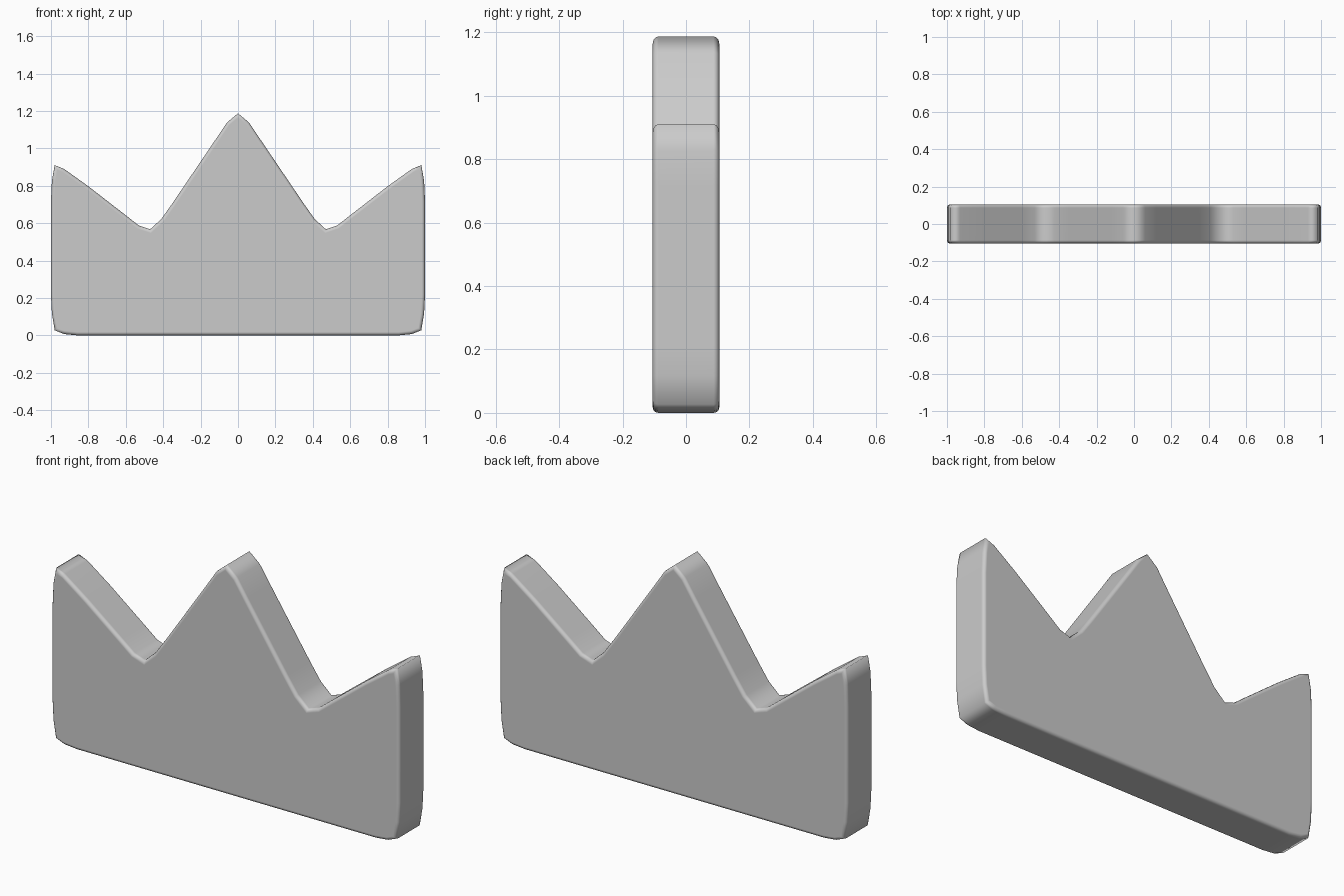
import bpy
import bmesh

if "Cube" in bpy.data.objects:
    bpy.data.objects.remove(bpy.data.objects["Cube"])

HALF_DEPTH = 0.105

# Right half of the crown outline, from bottom centre up to the middle peak
half = [(0, 0.003), (0.86, 0.003), (0.93, 0.01), (0.98, 0.03), (0.995, 0.12),
        (1.0, 0.22), (1.0, 0.72), (0.995, 0.83), (0.98, 0.913), (0.93, 0.893),
        (0.80, 0.80), (0.60, 0.645), (0.53, 0.59), (0.47, 0.57), (0.41, 0.625),
        (0.35, 0.71), (0.12, 1.05), (0.06, 1.14), (0, 1.19)]
outline = half + [(-x, z) for x, z in reversed(half[1:-1])]

# Extrude the outline into a plate
bm = bmesh.new()
face = bm.faces.new([bm.verts.new((x, -HALF_DEPTH, z)) for x, z in outline])
ext = bmesh.ops.extrude_face_region(bm, geom=[face], use_keep_orig=True)
moved = [g for g in ext["geom"] if isinstance(g, bmesh.types.BMVert)]
bmesh.ops.translate(bm, verts=moved, vec=(0, 2 * HALF_DEPTH, 0))
bmesh.ops.recalc_face_normals(bm, faces=bm.faces[:])

# Round the front and back rims
rims = [e for e in bm.edges if abs(e.verts[0].co.y - e.verts[1].co.y) < 1e-5]
bmesh.ops.bevel(bm, geom=rims, offset=0.018, segments=3, profile=0.5,
                affect='EDGES', clamp_overlap=True)
for v in bm.verts:
    v.co.z = max(v.co.z, 0.003) - 0.003

mesh = bpy.data.meshes.new("crown_plate")
bm.to_mesh(mesh)
bm.free()
crown = bpy.data.objects.new("crown_plate", mesh)
bpy.context.collection.objects.link(crown)

# Smooth shading with flat-looking large faces
for p in mesh.polygons:
    p.use_smooth = True
wn = crown.modifiers.new("flat_faces", 'WEIGHTED_NORMAL')
wn.weight = 80
